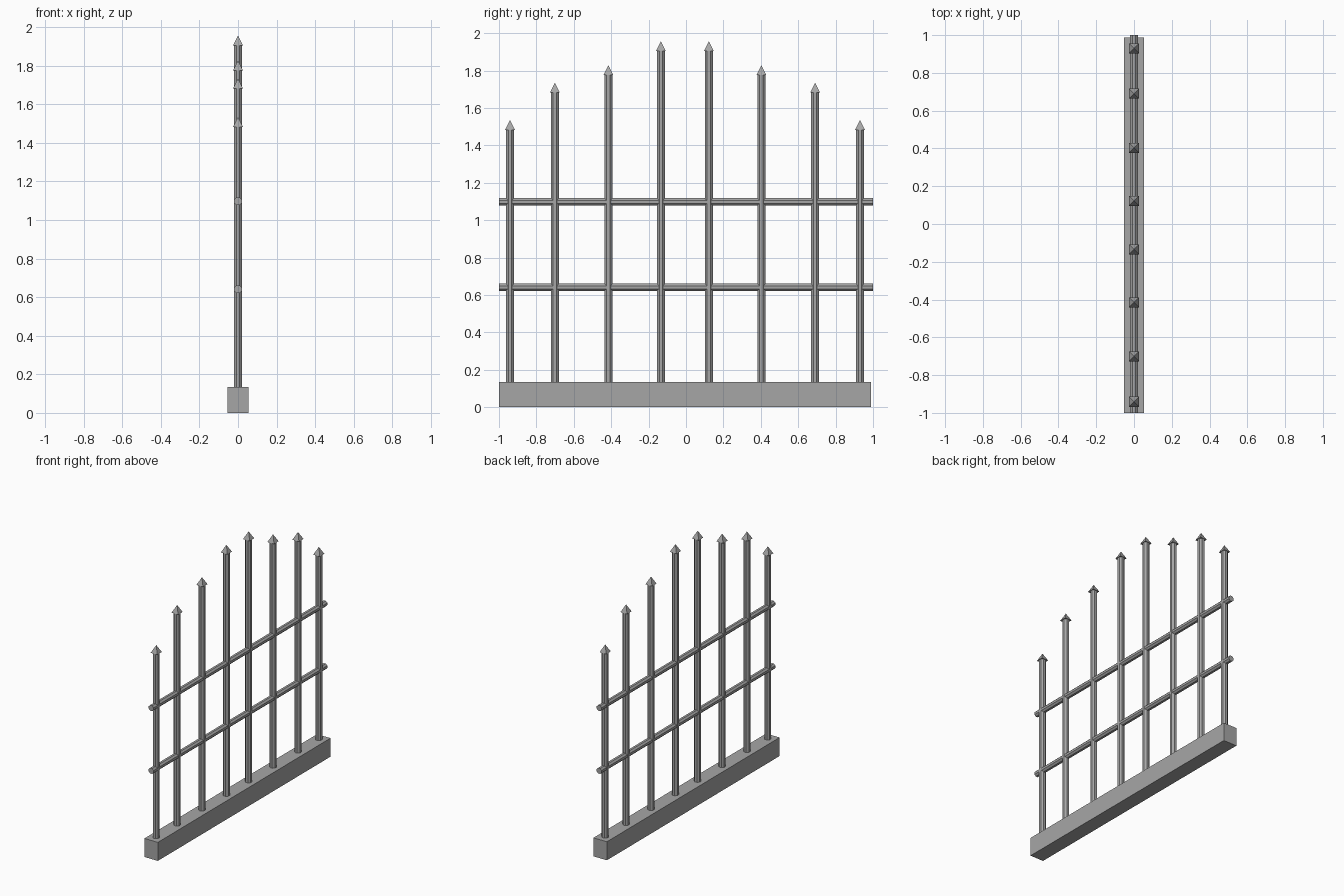
import bpy
from math import pi, sqrt

if "Cube" in bpy.data.objects:
    bpy.data.objects.remove(bpy.data.objects["Cube"])

iron = bpy.data.materials.new("dark_grey")
iron.diffuse_color = (0.38, 0.38, 0.38, 1)
iron.use_nodes = True
iron.node_tree.nodes["Principled BSDF"].inputs["Base Color"].default_value = iron.diffuse_color


def finish(name):
    obj = bpy.context.object
    obj.name = name
    obj.data.materials.append(iron)
    return obj


def rod(name, radius, length, location, rotation=(0, 0, pi / 8)):
    bpy.ops.mesh.primitive_cylinder_add(vertices=8, radius=radius, depth=length,
                                        location=location, rotation=rotation)
    finish(name)


def spear_tip(name, half_width, z_low, z_high, y):
    # four-sided pyramid, faces square to the axes
    bpy.ops.mesh.primitive_cone_add(vertices=4, radius1=half_width * sqrt(2), radius2=0,
                                    depth=z_high - z_low,
                                    location=(0, y, (z_low + z_high) / 2),
                                    rotation=(0, 0, pi / 4))
    finish(name)


BASE_TOP = 0.135

# Plinth, slightly short at the +y end
bpy.ops.mesh.primitive_cube_add(size=1, location=(0, -0.006, BASE_TOP / 2))
finish("base").scale = (0.108, 1.988, BASE_TOP)

# Two horizontal rails
for name, z in (("lower_rail", 0.641), ("upper_rail", 1.098)):
    rod(name, 0.0215, 2.0, (0, 0, z), (pi / 2, pi / 8, 0))

# Upright bars with pointed tips: (y position, tip height)
bars = [(-0.941, 1.535), (-0.701, 1.735), (-0.415, 1.828), (-0.134, 1.957),
        (0.122, 1.957), (0.403, 1.828), (0.690, 1.735), (0.930, 1.535)]
for i, (y, top) in enumerate(bars, 1):
    shoulder = top - 0.053
    bottom = BASE_TOP - 0.005
    rod(f"bar_{i}", 0.0235, shoulder - bottom, (0, y, (shoulder + bottom) / 2))
    spear_tip(f"spear_tip_{i}", 0.0265, shoulder, top, y)
